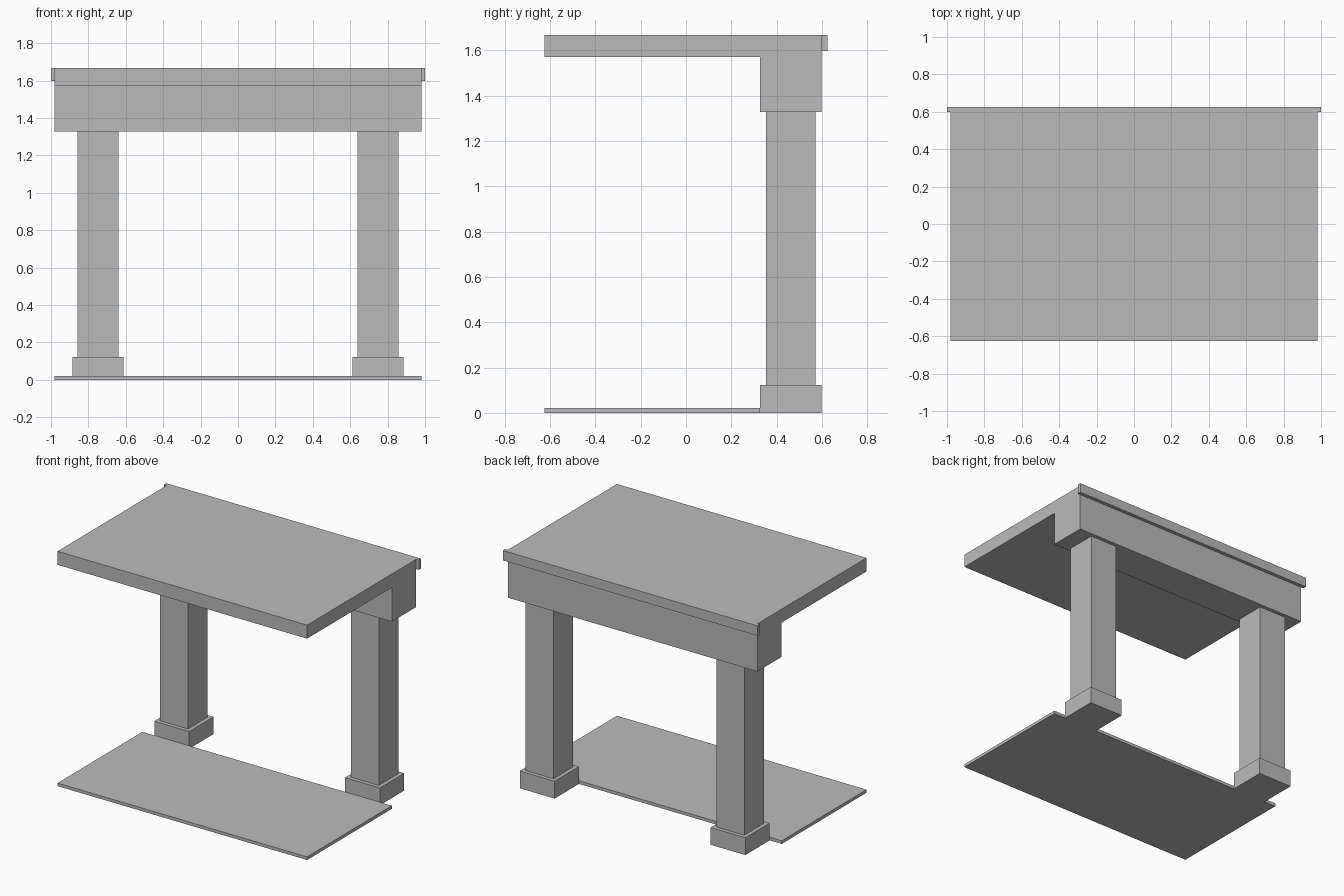
import bpy
import bmesh

if "Cube" in bpy.data.objects:
    bpy.data.objects.remove(bpy.data.objects["Cube"])

grey = bpy.data.materials.new("plain grey")
grey.diffuse_color = (0.5, 0.5, 0.5, 1)
grey.use_nodes = True
grey.node_tree.nodes["Principled BSDF"].inputs["Base Color"].default_value = grey.diffuse_color


def finish(name, bm):
    bmesh.ops.recalc_face_normals(bm, faces=bm.faces)
    mesh = bpy.data.meshes.new(name)
    bm.to_mesh(mesh)
    bm.free()
    mesh.materials.append(grey)
    obj = bpy.data.objects.new(name, mesh)
    bpy.context.collection.objects.link(obj)
    return obj


def extrude_x(name, profile, half_width):
    """Sweep a (y, z) profile across the width."""
    bm = bmesh.new()
    face = bm.faces.new([bm.verts.new((-half_width, y, z)) for y, z in profile])
    swept = bmesh.ops.extrude_face_region(bm, geom=[face])["geom"]
    verts = [v for v in swept if isinstance(v, bmesh.types.BMVert)]
    bmesh.ops.translate(bm, verts=verts, vec=(2 * half_width, 0, 0))
    return finish(name, bm)


def post(name, x, y, size, z0, z1):
    """Square upright block."""
    bm = bmesh.new()
    bmesh.ops.create_cube(bm, size=1)
    bmesh.ops.scale(bm, verts=bm.verts, vec=(size, size, z1 - z0))
    bmesh.ops.translate(bm, verts=bm.verts, vec=(x, y, (z0 + z1) / 2))
    return finish(name, bm)


FRONT, BEAM, BACK, EDGE = -0.625, 0.326, 0.599, 0.625
TOP = 1.667

# Roof slab with its deep rear beam, as one L-shaped section
extrude_x("roof_and_beam", [(FRONT, 1.571), (BEAM, 1.571), (BEAM, 1.328),
                            (BACK, 1.328), (BACK, TOP), (FRONT, TOP)], 0.98)

# Trim strip along the back edge of the roof
extrude_x("back_trim", [(BACK, 1.597), (EDGE, 1.597), (EDGE, TOP), (BACK, TOP)], 1.0)

# Thin floor plate in front of the columns
extrude_x("floor_plate", [(FRONT, 0), (BEAM, 0), (BEAM, 0.022), (FRONT, 0.022)], 0.98)

# Columns on plinths
for side, label in ((-1, "left"), (1, "right")):
    post(label + "_plinth", side * 0.749, 0.4625, 0.273, 0, 0.123)
    post(label + "_column", side * 0.749, 0.4625, 0.219, 0.123, 1.328)
